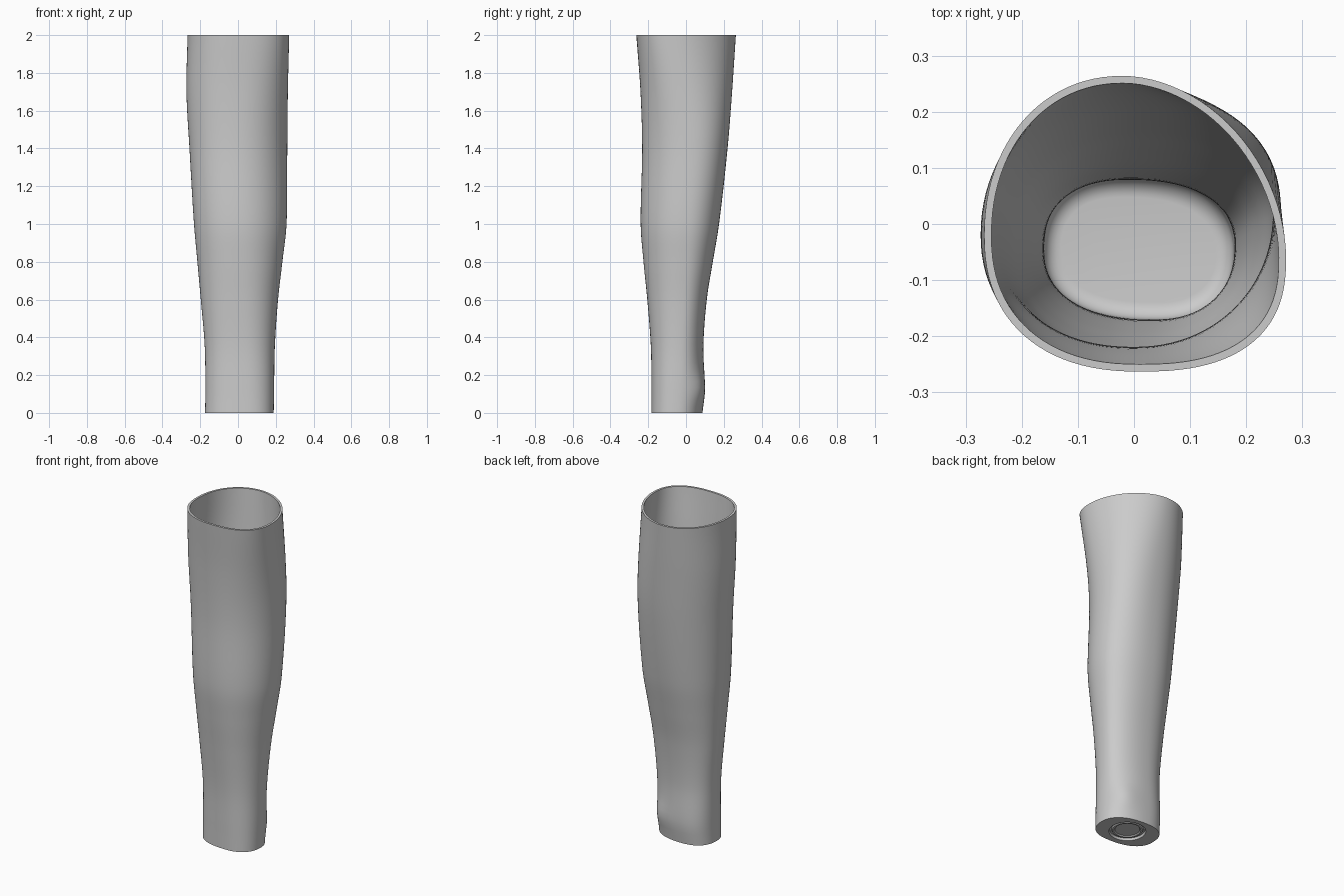
import bpy
import bmesh
from math import sin, cos, pi, exp, copysign

cube = bpy.data.objects.get("Cube")
if cube:
    bpy.data.objects.remove(cube)

SIDES = 96
WALL = 0.013
FLOOR = 0.03

# height: left, right, front and back limits of the limb
extents = [
    (0, -.174, .189, -.183, .087),
    (.12, -.173, .191, -.183, .1),
    (.35, -.176, .195, -.186, .092),
    (.6, -.197, .212, -.205, .11),
    (.8, -.215, .235, -.225, .142),
    (1, -.233, .257, -.24, .175),
    (1.4, -.257, .261, -.232, .22),
    (1.7, -.273, .264, -.241, .244),
    (2, -.267, .271, -.263, .264),
]
# height: back x, right y, front x, left y, then roundness of four quadrants
shapes = [
    (0, -.02, -.05, .04, -.05, .9, .81, .85, .85),
    (1, .01, 0, .01, -.03, .88, .95, .9, .95),
    (1.5, .02, .02, 0, -.02, .88, .95, .92, .95),
    (2, -.02, -.06, .01, -.02, 1.06, .95, .87, .8),
]


def sample(table, z):
    """Smooth cubic interpolation of the table rows by height."""
    last = len(table) - 1
    i = max(k for k in range(last) if k == 0 or table[k][0] <= z)
    a, b = table[i], table[i + 1]
    before, after = table[max(i - 1, 0)], table[min(i + 2, last)]
    h = b[0] - a[0]
    t = (z - a[0]) / h
    result = []
    for k in range(1, len(a)):
        m0 = (b[k] - before[k]) / (b[0] - before[0]) * h
        m1 = (after[k] - a[k]) / (after[0] - a[0]) * h
        d = b[k] - a[k]
        result.append(a[k] + t * (m0 + t * (3 * d - 2 * m0 - m1 + t * (m0 + m1 - 2 * d))))
    return result


def section(z, inset=0.0):
    """Closed outline made of four superellipse quadrants."""
    left, right, front, back = sample(extents, z)
    back_x, right_y, front_x, left_y, *power = sample(shapes, z)
    points = []
    for i in range(SIDES):
        a = 2 * pi * i / SIDES
        c, s = cos(a), sin(a)
        p = power[4 * i // SIDES]
        mid_x = back_x if s >= 0 else front_x
        mid_y = right_y if c >= 0 else left_y
        wide = right - inset - mid_x if c >= 0 else mid_x - left - inset
        deep = back - inset - mid_y if s >= 0 else mid_y - front - inset
        x = mid_x + wide * copysign(abs(c) ** p, c)
        y = mid_y + deep * copysign(abs(s) ** p, s)
        # wrist bone bump
        bump = .012 * exp(-((z - .13) / .07) ** 2 - ((a - pi / 3.5) / .4) ** 2)
        points.append((x + bump * .6, y + bump * .8, z))
    return points


def circle(radius, z):
    return [(.01 + radius * cos(2 * pi * i / SIDES),
             -.045 + radius * sin(2 * pi * i / SIDES), z) for i in range(SIDES)]


# Underside with a round stepped socket, from the centre outwards
loops = [circle(r, z) for r, z in (
    (.068, .012), (.074, .006), (.084, .006), (.088, .014), (.098, .014), (.102, 0))]

# Outer skin, rim and inner skin
heights = [2 * k / 60 for k in range(61)]
loops += [section(z) for z in heights]
loops += [section(z, WALL) for z in reversed(heights) if z > FLOOR + .03]

# Rounded edge where the inner wall meets the floor
for k in range(7):
    a = k / 6 * pi / 2
    loops.append(section(FLOOR + .03 * (1 - sin(a)), WALL + .03 * (1 - cos(a))))

bm = bmesh.new()
rings = [[bm.verts.new(p) for p in loop] for loop in loops]
for low, high in zip(rings, rings[1:]):
    for i in range(SIDES):
        j = (i + 1) % SIDES
        bm.faces.new((low[i], low[j], high[j], high[i]))
bm.faces.new(rings[0][::-1])
bm.faces.new(rings[-1])
bmesh.ops.recalc_face_normals(bm, faces=bm.faces)

mesh = bpy.data.meshes.new("forearm_shell")
bm.to_mesh(mesh)
bm.free()
shell = bpy.data.objects.new("forearm_shell", mesh)
bpy.context.collection.objects.link(shell)

# Plain grey material
grey = bpy.data.materials.new("plain grey")
grey.use_nodes = True
colour = (.6, .6, .6, 1)
grey.diffuse_color = colour
grey.node_tree.nodes["Principled BSDF"].inputs["Base Color"].default_value = colour
mesh.materials.append(grey)

bpy.ops.object.select_all(action='DESELECT')
shell.select_set(True)
bpy.context.view_layer.objects.active = shell
bpy.ops.object.shade_smooth_by_angle(angle=pi / 5)
